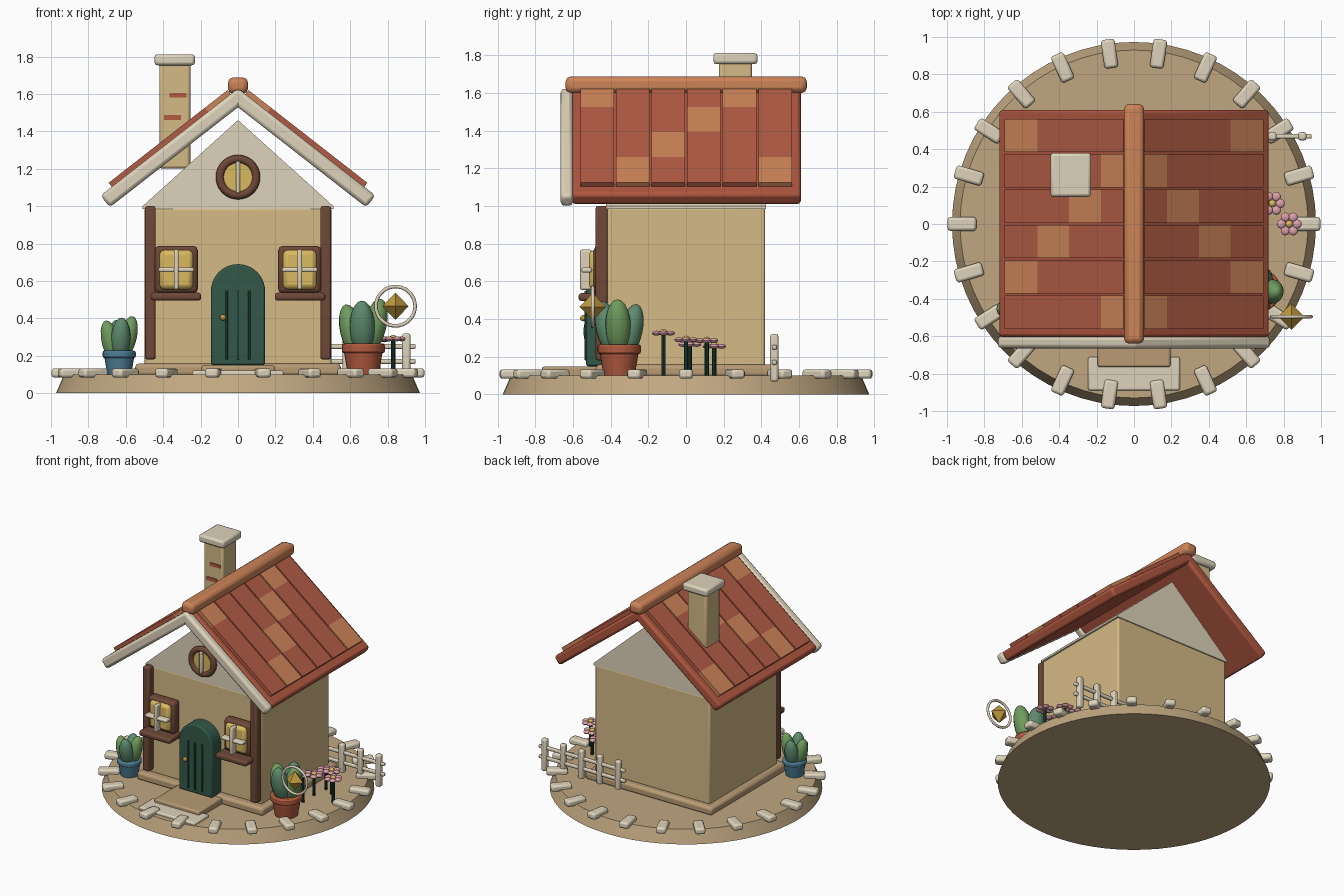
import bpy, bmesh, math
from math import sin, cos, pi, radians
from mathutils import Matrix, Vector

if "Cube" in bpy.data.objects:
    bpy.data.objects.remove(bpy.data.objects["Cube"])

MATS = {}
def color(name, hexcode):
    m = bpy.data.materials.new(name)
    rgb = [(int(hexcode[i:i+2], 16) / 255) ** 2.2 for i in (0, 2, 4)]
    m.diffuse_color = (*rgb, 1)
    m.use_nodes = True
    m.node_tree.nodes["Principled BSDF"].inputs["Base Color"].default_value = m.diffuse_color
    MATS[name] = m
for n, h in dict(soil="BFA680", trim="8B6A4C", wall="D4B884", cream="DDD2BA", brown="6E4A3A",
                 red="AD5741", tile="B05C46", orange="CB8258", clay="B05A40", gold="D9B860",
                 green="35594A", dark_green="24443A", leaf="5F8A6E", leaf2="6F9A5E",
                 blue="4F7D94", pink="DCA0A8", slab="B79A74", brass="BE9840").items():
    color(n, h)

def finish(name, bm, mat, bevel=0, seg=2, smooth=True):
    bmesh.ops.recalc_face_normals(bm, faces=bm.faces)
    me = bpy.data.meshes.new(name)
    bm.to_mesh(me)
    bm.free()
    ob = bpy.data.objects.new(name, me)
    bpy.context.collection.objects.link(ob)
    me.materials.append(MATS[mat])
    if bevel:
        b = ob.modifiers.new("bevel", 'BEVEL')
        b.width, b.segments, b.limit_method, b.angle_limit = bevel, seg, 'ANGLE', radians(40)
    if smooth:
        bpy.ops.object.select_all(action='DESELECT')
        ob.select_set(True)
        bpy.context.view_layer.objects.active = ob
        bpy.ops.object.shade_smooth_by_angle(angle=radians(40))
    return ob

def box(name, x, y, z, mat, bevel=0.01, rot=None):
    """Box from (min, max) ranges; rot is an extra matrix applied last."""
    bm = bmesh.new()
    c = Vector([(a + b) / 2 for a, b in (x, y, z)])
    s = [b - a for a, b in (x, y, z)]
    bmesh.ops.create_cube(bm, size=1, matrix=Matrix.Translation(c) @ Matrix.Diagonal((*s, 1)))
    if rot:
        bm.transform(rot)
    return finish(name, bm, mat, bevel)

def cone(name, loc, r1, r2, z0, z1, mat, seg=24, bevel=0):
    bm = bmesh.new()
    bmesh.ops.create_cone(bm, cap_ends=True, segments=seg, radius1=r1, radius2=r2, depth=z1 - z0,
                          matrix=Matrix.Translation((loc[0], loc[1], (z0 + z1) / 2)))
    return finish(name, bm, mat, bevel)

def ball(name, mats, mat, seg=16):
    """One or more transformed spheres in one object."""
    bm = bmesh.new()
    for m in mats:
        bmesh.ops.create_uvsphere(bm, u_segments=seg, v_segments=seg * 5 // 8, radius=1, matrix=m)
    return finish(name, bm, mat)

def prism(name, pts, y0, y1, mat, bevel=0):
    """Outline in the XZ plane extruded along y."""
    bm = bmesh.new()
    f = bm.faces.new([bm.verts.new((x, y0, z)) for x, z in pts])
    r = bmesh.ops.extrude_face_region(bm, geom=[f])
    bmesh.ops.translate(bm, vec=(0, y1 - y0, 0), verts=[v for v in r['geom'] if isinstance(v, bmesh.types.BMVert)])
    return finish(name, bm, mat, bevel)

def ring(name, loc, R, r, mat):
    """Torus facing the front."""
    bpy.ops.mesh.primitive_torus_add(location=loc, rotation=(pi / 2, 0, 0), major_radius=R, minor_radius=r,
                                     major_segments=36, minor_segments=10)
    ob = bpy.context.object
    ob.name = name
    ob.data.materials.append(MATS[mat])
    bpy.ops.object.shade_smooth_by_angle(angle=radians(50))

# Round base with edging stones
cone("base", (0, 0), 0.973, 0.93, 0, 0.1, "soil", 64)
for i in range(22):
    box("edge_stone", (0.843, 0.997), (-0.037, 0.037), (0.083, 0.133), "cream", 0.015,
        Matrix.Rotation(2 * pi * i / 22, 4, 'Z'))

# Foundation, steps, walls, gable, corner posts
box("foundation", (-0.55, 0.55), (-0.48, 0.47), (0.09, 0.158), "slab", 0.02)
box("step_upper", (-0.195, 0.195), (-0.765, -0.45), (0.09, 0.147), "slab", 0.01)
box("step_lower", (-0.245, 0.245), (-0.89, -0.71), (0.09, 0.12), "cream", 0.01)
box("walls", (-0.5, 0.5), (-0.42, 0.42), (0.15, 0.99), "wall", 0.012)
prism("gable", [(-0.51, 0.985), (0.51, 0.985), (0.51, 1.0), (0, 1.46), (-0.51, 1.0)], -0.425, 0.425, "cream")

# Roof: slabs, tile strips and barge boards on both slopes
SLOPE = math.atan(0.78)
for s in (1, -1):
    # local x runs down the slope from the ridge, local z is the roof normal
    M = Matrix.Translation((0, 0, 1.63)) @ Matrix.Rotation(SLOPE, 4, 'Y')
    if s < 0:
        M = Matrix.Scale(-1, 4, (1, 0, 0)) @ M
    k = 1 / cos(SLOPE)
    box("roof_slab", (0.0, 0.727 * k), (-0.605, 0.61), (-0.075, 0), "red", 0.018, M)
    box("barge_board", (0.0, 0.735 * k), (-0.665, -0.6), (-0.08, 0.0), "cream", 0.02, M)
    cuts = [0.04, 0.16, 0.33, 0.50, 0.675]
    for i in range(6):
        y = -0.472 + 0.189 * i
        for j in range(4):
            hot = (3 - j) == (i + 3) % 4
            box("roof_tile", (cuts[j] * k, cuts[j + 1] * k), (y - 0.089, y + 0.089), (-0.01, 0.027),
                "orange" if hot else "tile", 0, M)
box("ridge_cap", (-0.054, 0.054), (-0.64, 0.642), (1.6, 1.688), "orange", 0.028)

# Chimney
box("chimney", (-0.42, -0.255), (0.175, 0.35), (1.2, 1.77), "wall", 0.015)
box("chimney_cap", (-0.447, -0.23), (0.145, 0.38), (1.753, 1.812), "cream", 0.016)
box("chimney_brick", (-0.365, -0.275), (0.168, 0.19), (1.58, 1.605), "clay", 0)
box("chimney_brick", (-0.395, -0.305), (0.168, 0.19), (1.46, 1.487), "clay", 0)

# Corner posts and square windows
for s in (-1, 1):
    def sx(a, b):
        return tuple(sorted((s * a, s * b)))
    box("corner_post", sx(0.44, 0.498), (-0.48, -0.415), (0.18, 1.0), "brown", 0.012)
    box("window_frame", sx(0.215, 0.445), (-0.49, -0.41), (0.535, 0.787), "brown", 0.022)
    box("window_pane", sx(0.24, 0.42), (-0.515, -0.45), (0.555, 0.765), "gold", 0.025)
    box("window_bar_upright", sx(0.317, 0.343), (-0.562, -0.5), (0.555, 0.768), "cream", 0.009)
    box("window_bar_cross", sx(0.235, 0.425), (-0.555, -0.5), (0.647, 0.673), "cream", 0.009)
    box("window_sill", sx(0.197, 0.467), (-0.57, -0.41), (0.495, 0.537), "brown", 0.014)

# Round gable window
ring("round_window_frame", (0, -0.44, 1.155), 0.097, 0.022, "brown")
prism("round_window_pane", [(0.09 * cos(a * pi / 16), 1.155 + 0.09 * sin(a * pi / 16)) for a in range(32)],
      -0.445, -0.41, "gold")
box("round_window_bar", (-0.012, 0.012), (-0.47, -0.44), (1.07, 1.24), "cream", 0.006)

# Arched door
arch = [(-0.145, 0.15), (0.145, 0.15)] + [(0.145 * cos(a * pi / 20), 0.545 + 0.145 * sin(a * pi / 20))
                                          for a in range(21)]
prism("door", arch, -0.53, -0.41, "green", 0.01)
for x in (-0.06, 0, 0.06):
    box("door_groove", (x - 0.006, x + 0.006), (-0.538, -0.52), (0.18, 0.55), "dark_green", 0.003)
ball("door_knob", [Matrix.Translation((-0.08, -0.545, 0.405)) @ Matrix.Scale(0.017, 4)], "brass", 12)

# Potted plants
def plant(x, y, s, pot, turn):
    cone("pot", (x, y), 0.082 * s, 0.105 * s, 0.095, 0.1 + 0.13 * s, pot, 24, 0.006)
    cone("pot_rim", (x, y), 0.115 * s, 0.115 * s, 0.1 + 0.115 * s, 0.1 + 0.165 * s, pot, 24, 0.01)
    for i, (h, m) in enumerate(((0.25, "leaf"), (0.26, "leaf2"), (0.235, "leaf"), (0.23, "leaf2"))):
        a = turn + i * pi / 2
        M = (Matrix.Translation((x + 0.062 * s * cos(a), y + 0.062 * s * sin(a), 0.1 + h * s))
             @ Matrix.Rotation(a, 4, 'Z') @ Matrix.Rotation(radians(13), 4, 'Y')
             @ Matrix.Diagonal((0.062 * s, 0.068 * s, 0.148 * s, 1)))
        ball("plant_leaf", [M], m)
plant(0.67, -0.355, 1.0, "clay", radians(-95))
plant(-0.635, -0.445, 0.77, "blue", radians(-80))

# Flowers
for x, y, z in ((0.65, -0.12, 0.325), (0.83, 0, 0.29), (0.74, 0.11, 0.285), (0.65, 0.02, 0.265), (0.66, 0.15, 0.255)):
    cone("flower_stem", (x, y), 0.011, 0.011, 0.09, z, "dark_green", 8)
    ball("flower_petals", [Matrix.Translation((x + 0.042 * cos(a * pi / 3), y + 0.042 * sin(a * pi / 3), z))
                           @ Matrix.Diagonal((0.025, 0.025, 0.013, 1)) for a in range(6)], "pink", 10)
    ball("flower_heart", [Matrix.Translation((x, y, z + 0.006)) @ Matrix.Diagonal((0.02, 0.02, 0.016, 1))], "gold", 10)

# Back fence
for i in range(5):
    x = 0.26 + 0.16 * i
    box("fence_post", (x - 0.022, x + 0.022), (0.447, 0.491), (0.068, 0.32), "cream", 0.012)
for z in (0.17, 0.25):
    box("fence_rail", (0.2, 0.95), (0.456, 0.482), (z - 0.013, z + 0.013), "cream", 0.008)

# Floating ring with gem
ring("gem_ring", (0.842, -0.495, 0.465), 0.105, 0.0095, "cream")
bm = bmesh.new()
c = Vector((0.842, -0.495, 0.465))
top, low = bm.verts.new(c + Vector((0, 0, 0.073))), bm.verts.new(c - Vector((0, 0, 0.073)))
mid = [bm.verts.new(c + Vector((0.07 * cos(a * pi / 2), 0.07 * sin(a * pi / 2), 0))) for a in range(4)]
for a in range(4):
    bm.faces.new((mid[a], mid[(a + 1) % 4], top))
    bm.faces.new((mid[(a + 1) % 4], mid[a], low))
finish("gem", bm, "brass", smooth=False)
